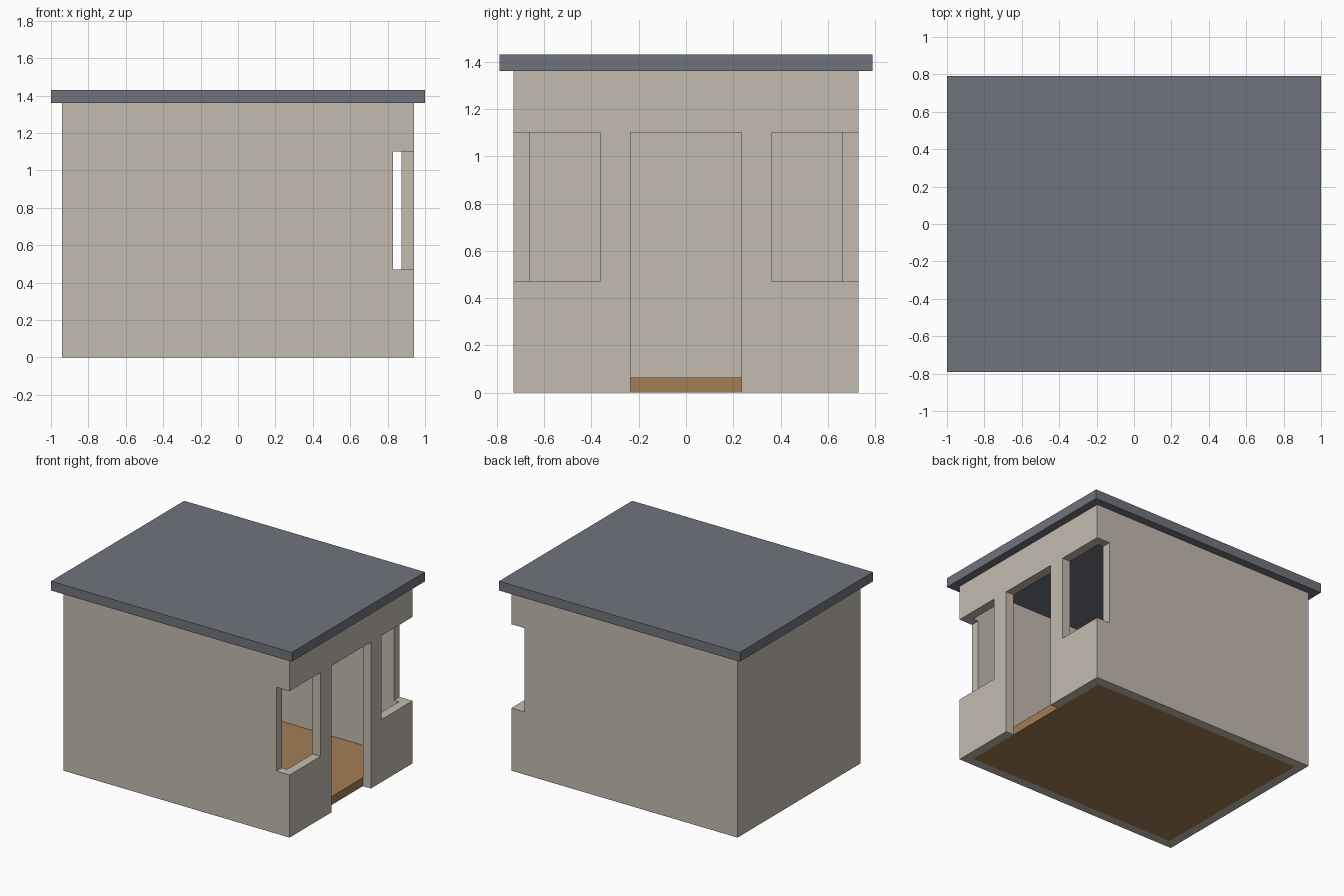
import bpy

if "Cube" in bpy.data.objects:
    bpy.data.objects.remove(bpy.data.objects["Cube"])


def material(name, color):
    m = bpy.data.materials.new(name)
    m.diffuse_color = (*color, 1)
    m.use_nodes = True
    m.node_tree.nodes["Principled BSDF"].inputs["Base Color"].default_value = m.diffuse_color
    return m


WALL = material("warm beige", (0.546, 0.497, 0.429))
ROOF = material("slate grey", (0.165, 0.174, 0.202))
FLOOR = material("wood brown", (0.366, 0.209, 0.093))


def box(name, lo, hi, mat):
    """Axis-aligned box between two corners."""
    center = [(a + b) / 2 for a, b in zip(lo, hi)]
    bpy.ops.mesh.primitive_cube_add(size=1, location=center)
    ob = bpy.context.object
    ob.name = name
    ob.scale = [b - a for a, b in zip(lo, hi)]
    bpy.ops.object.transform_apply(location=True, rotation=False, scale=True)
    ob.data.materials.append(mat)
    return ob


def cut(target, lo, hi):
    """Subtract a box from the target."""
    cutter = box("cutter", lo, hi, WALL)
    cutter.hide_render = True
    mod = target.modifiers.new("cut", 'BOOLEAN')
    mod.operation = 'DIFFERENCE'
    mod.solver = 'EXACT'
    mod.object = cutter
    bpy.context.view_layer.objects.active = target
    bpy.ops.object.modifier_apply(modifier=mod.name)
    bpy.data.objects.remove(cutter, do_unlink=True)


X, Y, H, T = 0.94, 0.73, 1.36, 0.067   # wall half sizes, height, thickness
HEAD, SILL = 1.10, 0.47                # opening top and window sill

# Wall shell, open at top and bottom
walls = box("walls", (-X, -Y, 0), (X, Y, H), WALL)
cut(walls, (-X + T, -Y + T, -0.1), (X - T, Y - T, H + 0.1))

# Doorway in the right wall
cut(walls, (X - 0.2, -0.235, -0.2), (X + 0.1, 0.235, HEAD))

# Corner windows wrapping onto the front and back walls
for y0, y1 in ((-Y - 0.1, -0.363), (0.363, Y + 0.1)):
    cut(walls, (0.83, y0, SILL), (X + 0.1, y1, HEAD))

# Floor slab inside the walls
box("floor", (-X + T, -Y + T, 0), (X - T, Y - T, 0.063), FLOOR)

# Flat overhanging roof
box("roof", (-1, -0.79, H), (1, 0.79, 1.43), ROOF)
